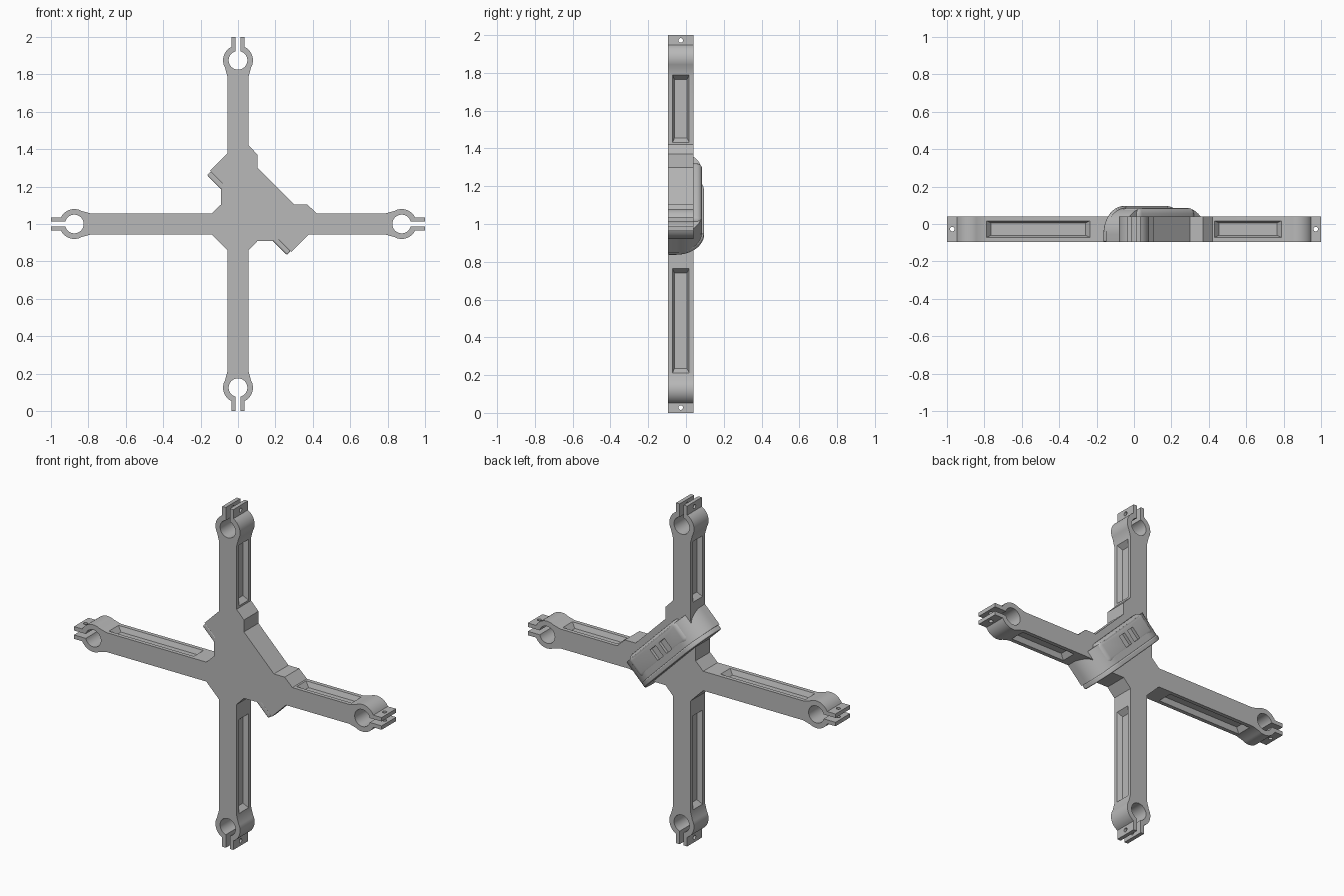
import bpy, bmesh, math
from mathutils import Vector

if "Cube" in bpy.data.objects:
    bpy.data.objects.remove(bpy.data.objects["Cube"])

grey = bpy.data.materials.new("plain grey")
grey.use_nodes = True
grey.diffuse_color = (0.48, 0.48, 0.48, 1)
grey.node_tree.nodes["Principled BSDF"].inputs["Base Color"].default_value = grey.diffuse_color

CENTRE = Vector((0, 0, 1))
X, Y, Z = Vector((1, 0, 0)), Vector((0, 1, 0)), Vector((0, 0, 1))
ALONG = (X - Z).normalized()      # long axis of the diagonal pod
ACROSS = (X + Z).normalized()     # short axis of the diagonal pod
FRONT, BACK = -0.095, 0.04
MID = (FRONT + BACK) / 2
ARM, RING_AT, RING, HOLE = 0.057, 0.875, 0.08, 0.05
TAB, SLOT = 0.036, 0.013


def finish(name, bm):
    bmesh.ops.recalc_face_normals(bm, faces=bm.faces)
    mesh = bpy.data.meshes.new(name)
    bm.to_mesh(mesh)
    bm.free()
    mesh.materials.append(grey)
    obj = bpy.data.objects.new(name, mesh)
    bpy.context.collection.objects.link(obj)
    return obj


def prism(name, pts, u, v, w, start, end):
    """Extrude a closed 2D outline in the u, v plane along w."""
    bm = bmesh.new()
    face = bm.faces.new([bm.verts.new(CENTRE + u * a + v * b + w * start) for a, b in pts])
    out = bmesh.ops.extrude_face_region(bm, geom=[face])
    moved = [g for g in out["geom"] if isinstance(g, bmesh.types.BMVert)]
    bmesh.ops.translate(bm, vec=w * (end - start), verts=moved)
    return finish(name, bm)


def arc(cx, cy, rx, ry, a0, a1, n):
    angles = [math.radians(a0 + (a1 - a0) * i / n) for i in range(n + 1)]
    return [(cx + rx * math.cos(a), cy + ry * math.sin(a)) for a in angles]


def cut(obj, cutters):
    for c in cutters:
        c.hide_render = True
        mod = obj.modifiers.new("cut", "BOOLEAN")
        mod.operation, mod.solver, mod.object = "DIFFERENCE", "EXACT", c
    bpy.context.view_layer.update()
    mesh = bpy.data.meshes.new_from_object(obj.evaluated_get(bpy.context.evaluated_depsgraph_get()))
    obj.modifiers.clear()
    obj.data = mesh
    for c in cutters:
        bpy.data.objects.remove(c)


def smooth(obj):
    bpy.ops.object.select_all(action="DESELECT")
    obj.select_set(True)
    bpy.context.view_layer.objects.active = obj
    bpy.ops.object.shade_smooth_by_angle(angle=math.radians(35))


def bevel(obj, width, segments):
    mod = obj.modifiers.new("round", "BEVEL")
    mod.width, mod.segments, mod.limit_method = width, segments, "ANGLE"
    mod.angle_limit = math.radians(40)


# Split clamp ring at the end of an arm, as (distance out, sideways)
tab_angle = math.degrees(math.asin(TAB / RING))
slot_angle = math.degrees(math.asin(SLOT / HOLE))
upper = [(1, SLOT), (1, TAB)] + arc(RING_AT, 0, RING, RING, tab_angle, 120, 12) + [(0.79, ARM)]
lower = [(r, -w) for r, w in reversed(upper)]
clamp = lower + arc(RING_AT, 0, HOLE, HOLE, -slot_angle, slot_angle - 360, 32) + upper

# Gussets between the arms; two of them mirror each other over the diagonal
corner = [(0.42, ARM), (0.37, 0.105), (0.30, 0.105)]
side = [(-ARM, 0.34), (-0.09, 0.18), (-0.09, 0.105), (-0.14, ARM)]
gussets = [
    corner + [(b, a) for a, b in reversed(corner)],
    side,
    [(-0.14, -ARM), (-ARM, -0.14)],
    [(b, a) for a, b in reversed(side)],
]
directions = [(X, Z), (Z, -X), (-X, -Z), (-Z, X)]
outline = []
for (out, sideways), gusset in zip(directions, gussets):
    for r, w in clamp:
        p = out * r + sideways * w
        outline.append((p.x, p.z))
    outline += gusset
frame = prism("cross_frame", outline, X, Z, Y, FRONT, BACK)

# Side channels in the arms and screw holes in the clamp tabs
cutters = []
for i, (out, sideways) in enumerate(directions):
    inner = 0.43 if i < 2 else 0.235
    for s in (1, -1):
        bm = bmesh.new()
        for w, inset_end, inset_side in ((0.0585, 0, 0), (0.028, 0.025, 0.012)):
            for r in (inner + inset_end, 0.79 - inset_end):
                for y in (MID - 0.045 + inset_side, MID + 0.045 - inset_side):
                    bm.verts.new(CENTRE + out * r + sideways * s * w + Y * y)
        bmesh.ops.convex_hull(bm, input=bm.verts)
        cutters.append(finish("channel_cutter", bm))
    circle = arc(0.972, MID, 0.012, 0.012, 0, 337.5, 15)
    cutters.append(prism("screw_cutter", circle, out, Y, sideways, -0.1, 0.1))
cut(frame, cutters)
smooth(frame)


# Diagonal pod on the back, an arched body with a raised lip along its lower edge
def arch(half, top, rx, ry):
    right = [(half, FRONT)] + arc(half - rx, top - ry, rx, ry, 0, 90, 14)
    return right + [(-d, y) for d, y in reversed(right)]


body = prism("pod_body", arch(0.308, 0.085, 0.15, 0.14), ALONG, Y, ACROSS, 0.095, 0.235)
lip = prism("pod_lip", arch(0.302, 0.096, 0.15, 0.15), ALONG, Y, ACROSS, 0.068, 0.097)
bevel(lip, 0.006, 2)
block = prism("pod_block", [(-0.22, 0), (0.22, 0), (0.22, 0.086), (-0.22, 0.086)],
              ALONG, Y, ACROSS, 0.11, 0.25)
bevel(block, 0.03, 5)

# Two rectangular ports sunk in the back of the pod
for part in (body, block):
    ports = []
    for d in (0.015, -0.065):
        rect = [(d - 0.025, 0.135), (d + 0.025, 0.135), (d + 0.025, 0.205), (d - 0.025, 0.205)]
        ports.append(prism("port_cutter", rect, ALONG, ACROSS, Y, 0.068, 0.12))
    cut(part, ports)
for part in (body, lip, block):
    smooth(part)
